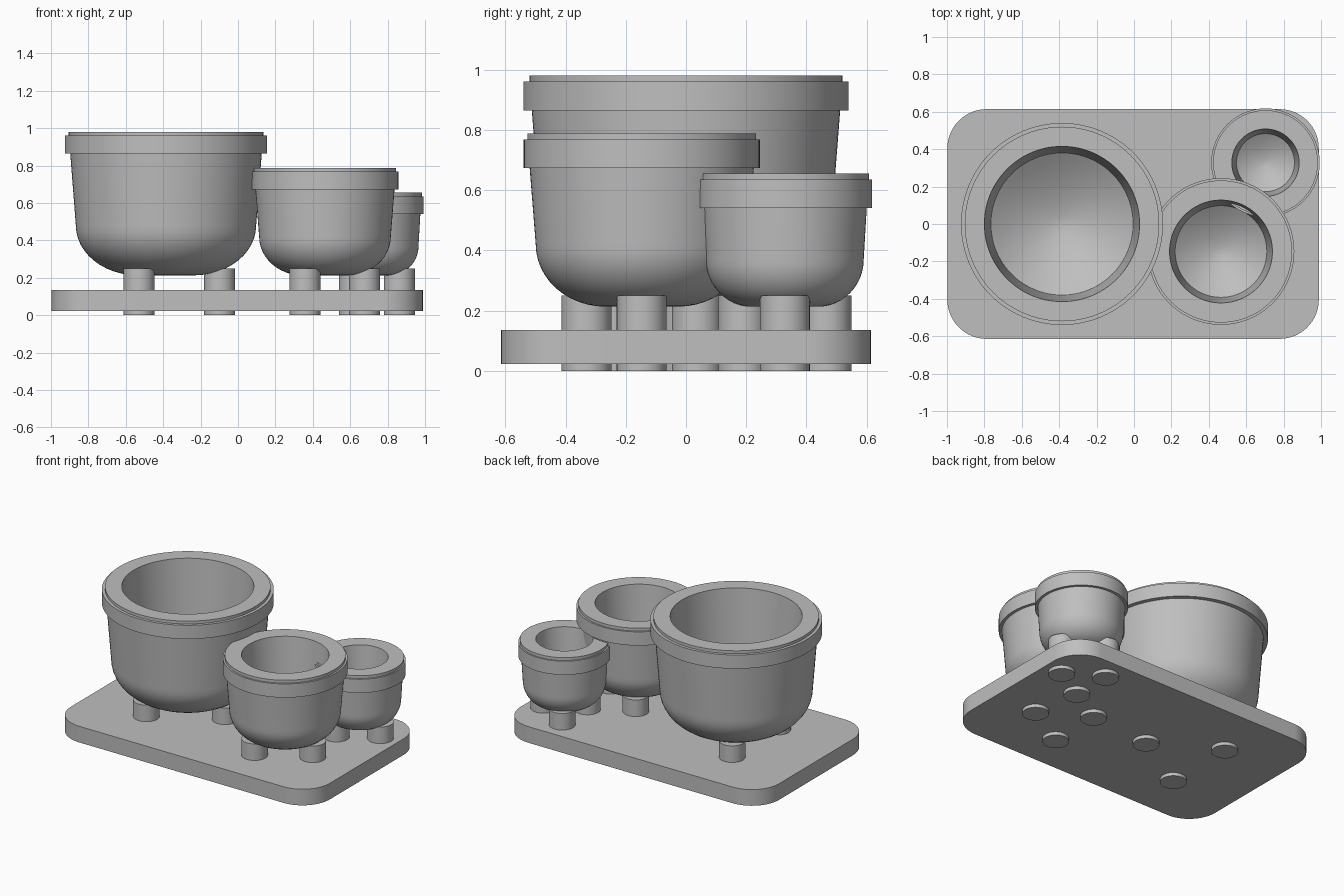
import bpy, bmesh
from math import sin, cos, pi, tau, radians

if "Cube" in bpy.data.objects:
    bpy.data.objects.remove(bpy.data.objects["Cube"], do_unlink=True)

grey = bpy.data.materials.new("plain_grey")
grey.use_nodes = True
colour = (0.52, 0.52, 0.52, 1)
grey.diffuse_color = colour
grey.node_tree.nodes["Principled BSDF"].inputs["Base Color"].default_value = colour


def finish(bm, name, location):
    bmesh.ops.recalc_face_normals(bm, faces=bm.faces)
    mesh = bpy.data.meshes.new(name)
    bm.to_mesh(mesh)
    bm.free()
    mesh.materials.append(grey)
    obj = bpy.data.objects.new(name, mesh)
    bpy.context.collection.objects.link(obj)
    obj.location = location
    bpy.ops.object.select_all(action="DESELECT")
    obj.select_set(True)
    bpy.context.view_layer.objects.active = obj
    bpy.ops.object.shade_smooth_by_angle(angle=radians(30))
    return obj


def lathe(name, profile, location, steps=96):
    """Revolve a list of (radius, height) points about the z axis."""
    bm = bmesh.new()
    verts = [bm.verts.new((r, 0, z)) for r, z in profile]
    edges = [bm.edges.new(pair) for pair in zip(verts, verts[1:])]
    bmesh.ops.spin(bm, geom=verts + edges, cent=(0, 0, 0), axis=(0, 0, 1),
                   angle=tau, steps=steps, use_duplicate=False)
    bmesh.ops.remove_doubles(bm, verts=bm.verts, dist=1e-4)
    return finish(bm, name, location)


def pot(name, x, y, top, band, lip, neck, waist, waist_z, foot, mouth, floor):
    base, inner_base, n = 0.213, 0.31, 12
    # Rounded underside, from the centre out to the waist
    outline = [(0, base)]
    for i in range(n + 1):
        a = pi / 2 * i / n
        outline.append((foot + (waist - foot) * sin(a),
                        waist_z - (waist_z - base) * cos(a)))
    # Tapered wall, raised band and stepped lip
    outline += [(neck, top - 0.115), (band, top - 0.115), (band, top - 0.02),
                (lip, top - 0.02), (lip, top), (mouth, top)]
    # Hollow with a dished floor
    for i in range(n, -1, -1):
        t = i / n
        outline.append((floor * t, inner_base + (waist_z - inner_base) * t ** 1.6))
    lathe(name, outline, (x, y, 0))


def posts(name, x, y, ring):
    for i in range(3):
        a = tau * i / 3
        lathe(f"{name}_{i + 1}", [(0, 0), (0.083, 0), (0.083, 0.25), (0, 0.25)],
              (x + ring * cos(a), y + ring * sin(a), 0), 48)


# Rounded base plate
def base_plate(half_x, half_y, radius, bottom, thick):
    bm = bmesh.new()
    corners = []
    for k, (sx, sy) in enumerate([(1, 1), (-1, 1), (-1, -1), (1, -1)]):
        for i in range(17):
            a = pi / 2 * (k + i / 16)
            corners.append(bm.verts.new((sx * (half_x - radius) + radius * cos(a),
                                         sy * (half_y - radius) + radius * sin(a), 0)))
    face = bm.faces.new(corners)
    grown = bmesh.ops.extrude_face_region(bm, geom=[face])["geom"]
    bmesh.ops.translate(bm, vec=(0, 0, thick),
                        verts=[g for g in grown if isinstance(g, bmesh.types.BMVert)])
    finish(bm, "base_plate", (-0.005, 0, bottom))


base_plate(0.993, 0.614, 0.21, 0.023, 0.112)

# Three pots, each standing on three round posts
pot("large_pot", -0.385, 0, top=0.98, band=0.54, lip=0.52, neck=0.512,
    waist=0.482, waist_z=0.48, foot=0.15, mouth=0.415, floor=0.38)
posts("large_pot_post", -0.385, 0, 0.287)

pot("medium_pot", 0.465, -0.147, top=0.788, band=0.392, lip=0.38, neck=0.372,
    waist=0.352, waist_z=0.42, foot=0.12, mouth=0.275, floor=0.245)
posts("medium_pot_post", 0.465, -0.147, 0.212)

pot("small_pot", 0.703, 0.328, top=0.655, band=0.29, lip=0.28, neck=0.272,
    waist=0.262, waist_z=0.37, foot=0.11, mouth=0.18, floor=0.155)
posts("small_pot_post", 0.703, 0.328, 0.16)
